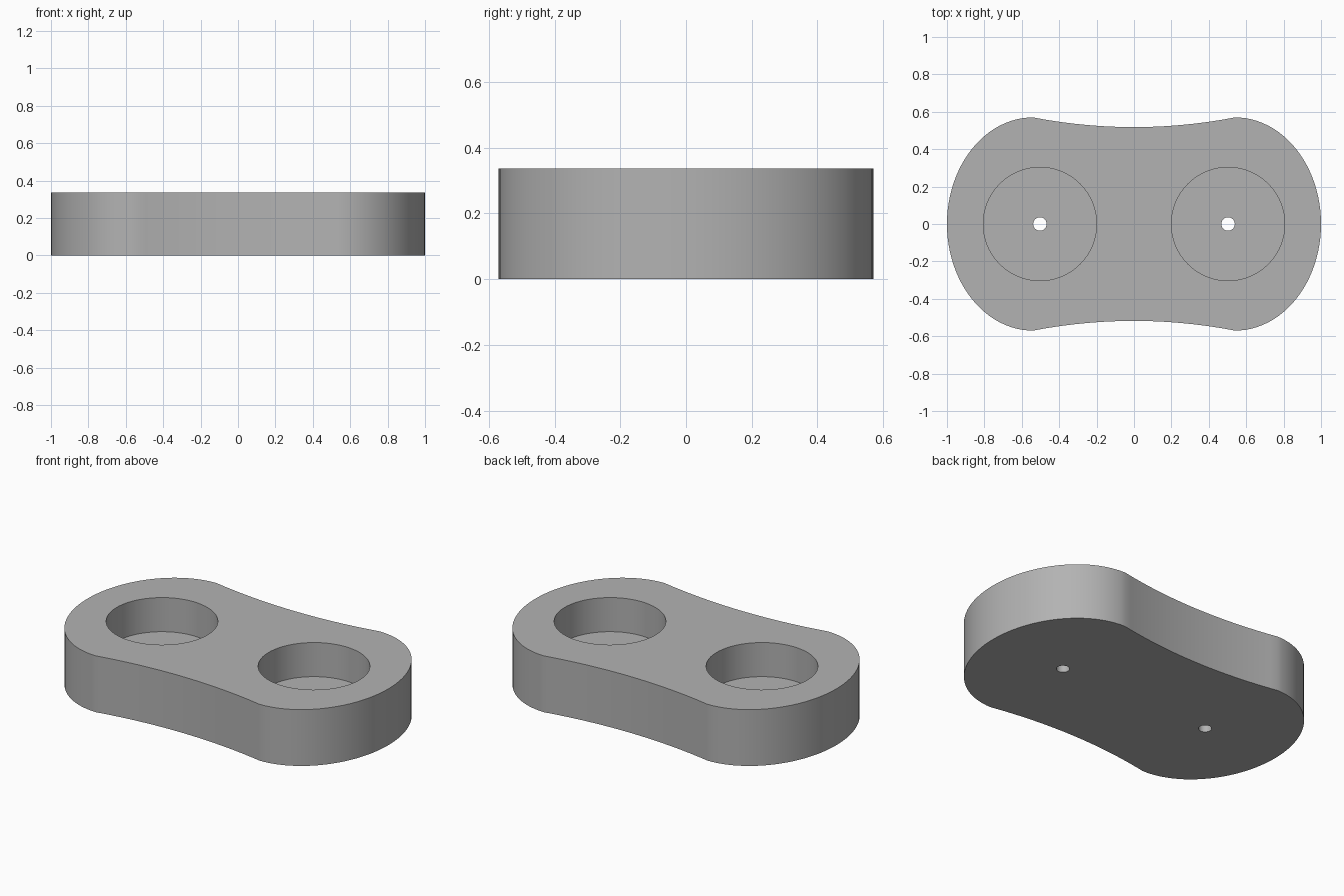
import bpy
import bmesh
from math import pi, cos, sin, radians

if "Cube" in bpy.data.objects:
    bpy.data.objects.remove(bpy.data.objects["Cube"], do_unlink=True)

HEIGHT = 0.337
FLOOR = 0.133          # pocket floor height
HOLE_X = 0.503         # pocket centre distance from the middle
LOBE_X, LOBE_Y = 0.54, 0.57
WAIST_Y = 0.518

# Grey material
grey = bpy.data.materials.new("plain_grey")
grey.use_nodes = True
colour = (0.45, 0.45, 0.45, 1)
grey.diffuse_color = colour
grey.node_tree.nodes["Principled BSDF"].inputs["Base Color"].default_value = colour


def outline():
    """Rounded ends joined by shallow concave waists."""
    waist = [(x, WAIST_Y + (LOBE_Y - WAIST_Y) * (x / LOBE_X) ** 2)
             for x in (LOBE_X * i / 12 for i in range(12))]
    lobe = [(LOBE_X + (1 - LOBE_X) * sin(a), LOBE_Y * cos(a))
            for a in (pi / 2 * i / 24 for i in range(25))]
    quarter = waist + lobe
    right = quarter + [(x, -y) for x, y in reversed(quarter[:-1])]
    return right + [(-x, y) for x, y in reversed(right[1:-1])]


def prism(name, points, z0, z1):
    """Extrude a flat outline between two heights."""
    bm = bmesh.new()
    face = bm.faces.new([bm.verts.new((x, y, z0)) for x, y in points])
    top = bmesh.ops.extrude_face_region(bm, geom=[face])["geom"]
    bmesh.ops.translate(bm, vec=(0, 0, z1 - z0),
                        verts=[v for v in top if isinstance(v, bmesh.types.BMVert)])
    bmesh.ops.recalc_face_normals(bm, faces=bm.faces)
    mesh = bpy.data.meshes.new(name)
    bm.to_mesh(mesh)
    bm.free()
    obj = bpy.data.objects.new(name, mesh)
    bpy.context.collection.objects.link(obj)
    return obj


def circle(cx, r, n):
    return [(cx + r * cos(2 * pi * i / n), r * sin(2 * pi * i / n)) for i in range(n)]


def cut(body, cutter):
    """Subtract the cutter, then discard it."""
    cutter.hide_render = True
    mod = body.modifiers.new("cut", 'BOOLEAN')
    mod.operation = 'DIFFERENCE'
    mod.solver = 'EXACT'
    mod.object = cutter
    bpy.context.view_layer.objects.active = body
    bpy.ops.object.modifier_apply(modifier=mod.name)
    bpy.data.objects.remove(cutter, do_unlink=True)


# Body with two round pockets, each with a small through hole
body = prism("holder_body", outline(), 0, HEIGHT)
body.data.materials.append(grey)
for side in (-1, 1):
    cut(body, prism("pocket_cutter", circle(side * HOLE_X, 0.303, 64), FLOOR, HEIGHT + 0.1))
    cut(body, prism("screw_hole_cutter", circle(side * HOLE_X, 0.036, 32), -0.1, HEIGHT))

# Smooth walls, sharp rims
bpy.ops.object.select_all(action='DESELECT')
body.select_set(True)
bpy.context.view_layer.objects.active = body
bpy.ops.object.shade_smooth_by_angle(angle=radians(30))
